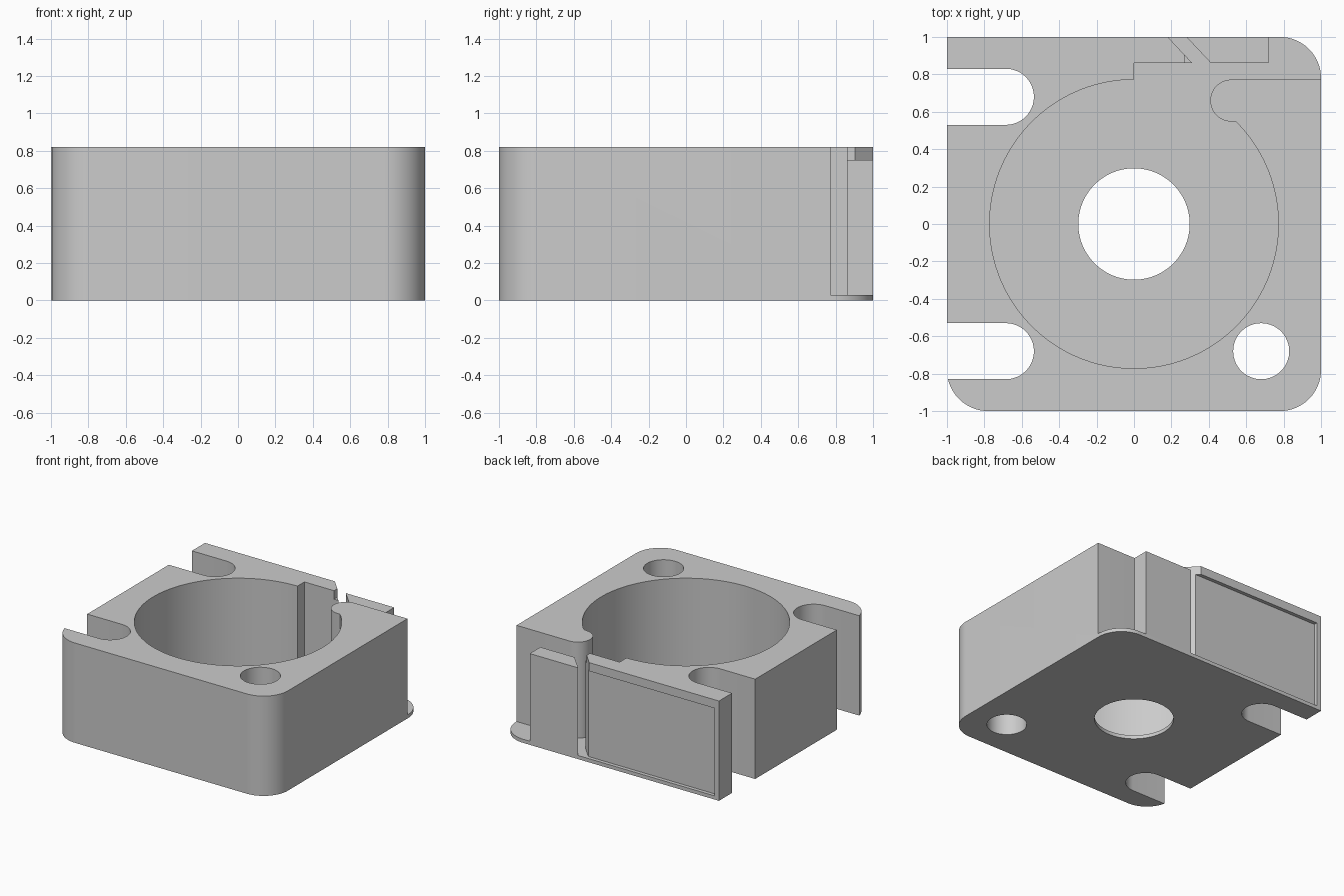
import bpy, bmesh
from math import cos, sin, radians

cube = bpy.data.objects.get("Cube")
if cube:
    bpy.data.objects.remove(cube, do_unlink=True)

HEIGHT, FLOOR, LEDGE = 0.82, 0.03, 0.75

grey = bpy.data.materials.new("plain grey")
grey.use_nodes = True
COLOUR = (0.6, 0.6, 0.6, 1)
grey.diffuse_color = COLOUR
for node in grey.node_tree.nodes:
    if node.type == 'BSDF_PRINCIPLED':
        node.inputs["Base Color"].default_value = COLOUR


def arc(cx, cy, r, start, end, steps=24):
    """Points along an arc, angles in degrees."""
    angles = [radians(start + (end - start) * i / steps) for i in range(steps + 1)]
    return [(cx + r * cos(a), cy + r * sin(a)) for a in angles]


def prism(name, outline, z0, z1):
    """Extrude a flat outline from z0 to z1."""
    bm = bmesh.new()
    face = bm.faces.new([bm.verts.new((x, y, z0)) for x, y in outline])
    top = bmesh.ops.extrude_face_region(bm, geom=[face])["geom"]
    verts = [v for v in top if isinstance(v, bmesh.types.BMVert)]
    bmesh.ops.translate(bm, verts=verts, vec=(0, 0, z1 - z0))
    bmesh.ops.recalc_face_normals(bm, faces=bm.faces)
    mesh = bpy.data.meshes.new(name)
    bm.to_mesh(mesh)
    bm.free()
    mesh.materials.append(grey)
    obj = bpy.data.objects.new(name, mesh)
    bpy.context.collection.objects.link(obj)
    return obj


def rect(x0, x1, y0, y1):
    return [(x0, y0), (x1, y0), (x1, y1), (x0, y1)]


def activate(obj):
    bpy.ops.object.select_all(action='DESELECT')
    obj.select_set(True)
    bpy.context.view_layer.objects.active = obj


def cut(obj, outline, z0, z1):
    """Subtract an extruded outline, then discard the cutter."""
    cutter = prism("cutter", outline, z0, z1)
    cutter.hide_render = True
    mod = obj.modifiers.new("cut", 'BOOLEAN')
    mod.operation, mod.solver, mod.object = 'DIFFERENCE', 'EXACT', cutter
    activate(obj)
    bpy.ops.object.modifier_apply(modifier=mod.name)
    bpy.data.objects.remove(cutter, do_unlink=True)


# Block with three rounded corners and one square corner
R = 0.22
C = 1 - R
housing = prism("fan_housing",
                arc(-C, -C, R, 180, 270) + arc(C, -C, R, 270, 360)
                + arc(C, C, R, 0, 90) + [(-1, 1)], 0, HEIGHT)

# Round chamber with its stepped outlet, rounded tongue and open corner
chamber = (arc(0, 0, 0.772, 90, 405, 120)
           + arc(0.52, 0.66, 0.112, -90, -270)
           + [(1.1, 0.772), (1.1, 1.1), (0.087, 1.1), (0.31, 0.862), (0, 0.862)])
cut(housing, chamber, FLOOR, 1)

# Air intake and the round screw hole
cut(housing, arc(0, 0, 0.298, 0, 354, 59), -0.1, 0.5)
cut(housing, arc(0.68, -0.68, 0.15, 0, 350, 35), -0.1, 1)

# Open screw slots on one side
for y in (-0.68, 0.68):
    cut(housing, [(-1.2, y - 0.15)] + arc(-0.685, y, 0.15, -90, 90)
        + [(-1.2, y + 0.15)], -0.1, 1)

# Shallow label recess on the back, and the trimmed tip of the back wall
cut(housing, rect(-0.96, 0.3, 0.97, 1.1), FLOOR, LEDGE)
cut(housing, rect(0.27, 0.4, 0.8, 1.1), LEDGE, 1)

# Lower wall segment beside the slit
segment = prism("outlet_wall_segment",
                [(0.28, 1), (0.41, 0.862), (0.72, 0.862), (0.72, 1)], FLOOR, LEDGE)

for obj in (housing, segment):
    activate(obj)
    bpy.ops.object.shade_smooth_by_angle(angle=radians(30))
